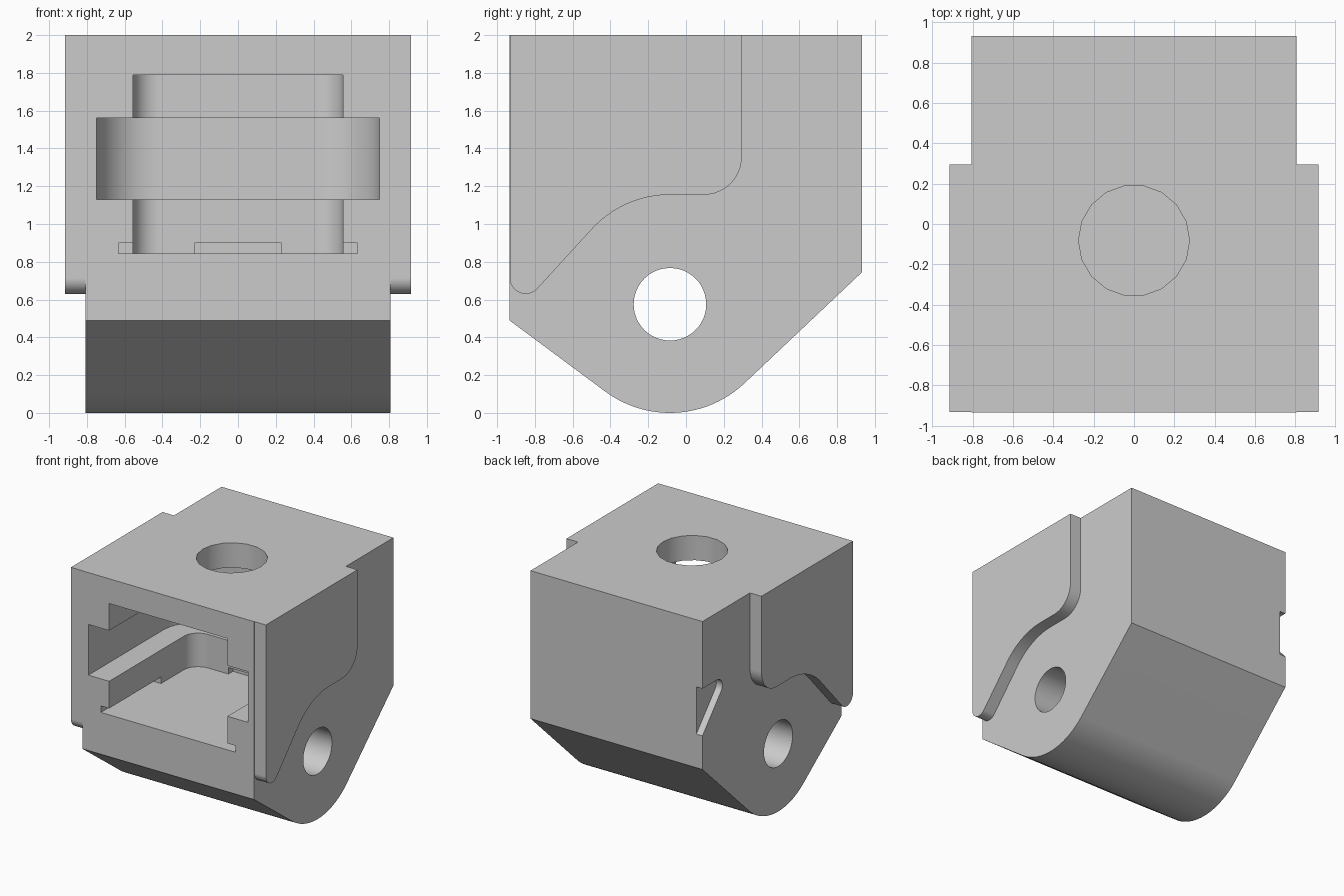
import bpy
import bmesh
from math import sin, cos, radians
from mathutils import Vector

cube = bpy.data.objects.get("Cube")
if cube:
    bpy.data.objects.remove(cube)

grey = bpy.data.materials.new("plain grey")
grey.use_nodes = True
grey.diffuse_color = (0.6, 0.6, 0.6, 1)
grey.node_tree.nodes["Principled BSDF"].inputs["Base Color"].default_value = (0.6, 0.6, 0.6, 1)


def arc(cx, cy, r, start, end, steps=12):
    """Points along an arc, angles in degrees."""
    angles = [radians(start + (end - start) * i / steps) for i in range(steps + 1)]
    return [(cx + r * cos(a), cy + r * sin(a)) for a in angles]


def prism(name, profile, axis, low, high):
    """Extrude a profile: (y, z) along X or (x, y) along Z."""
    place = {"X": lambda p: (low, p[0], p[1]), "Z": lambda p: (p[0], p[1], low)}[axis]
    depth = Vector((high - low, 0, 0) if axis == "X" else (0, 0, high - low))
    bm = bmesh.new()
    face = bm.faces.new([bm.verts.new(place(p)) for p in profile])
    new = bmesh.ops.extrude_face_region(bm, geom=[face])["geom"]
    bmesh.ops.translate(bm, vec=depth, verts=[v for v in new if isinstance(v, bmesh.types.BMVert)])
    bmesh.ops.recalc_face_normals(bm, faces=bm.faces)
    mesh = bpy.data.meshes.new(name)
    bm.to_mesh(mesh)
    bm.free()
    mesh.materials.append(grey)
    obj = bpy.data.objects.new(name, mesh)
    bpy.context.collection.objects.link(obj)
    return obj


def combine(target, tool, operation):
    """Apply a boolean and discard the tool object."""
    mod = target.modifiers.new(operation, "BOOLEAN")
    mod.operation, mod.object, mod.solver = operation, tool, "EXACT"
    bpy.context.view_layer.update()
    result = target.evaluated_get(bpy.context.evaluated_depsgraph_get())
    mesh = bpy.data.meshes.new_from_object(result)
    target.modifiers.clear()
    target.data = mesh
    bpy.data.objects.remove(tool)


def pocket(half, back, r, low, high):
    """Pocket open at the front with rounded rear corners."""
    c, y = half - r, back - r
    plan = [(-half, FRONT - 0.1), (half, FRONT - 0.1)]
    plan += arc(c, y, r, 0, 90) + arc(-c, y, r, 90, 180)
    return prism("pocket_cutter", plan, "Z", low, high)


def slab(half, front, back, low, high):
    plan = [(-half, front), (half, front), (half, back), (-half, back)]
    return prism("slot_cutter", plan, "Z", low, high)


FRONT, BACK, TOP = -0.935, 0.932, 2.0
PIVOT_Y, PIVOT_Z = -0.085, 0.575

# Main block with a rounded hinge end underneath
body = prism("link_body", [(FRONT, TOP), (FRONT, 0.49)]
             + arc(PIVOT_Y, PIVOT_Z, PIVOT_Z, 234, 313, 24)
             + [(BACK, 0.745), (BACK, TOP)], "X", -0.807, 0.807)

# Raised side plates, one profile through both sides
plate = prism("side_plates", [(-0.933, TOP)]
              + arc(-0.849, 0.714, 0.084, 180, 318)
              + arc(PIVOT_Y, 0.595, 0.56, 138, 90)
              + arc(0.095, 1.355, 0.2, 270, 360)
              + [(0.295, TOP)], "X", -0.915, 0.915)
combine(body, plate, "UNION")

# Hinge pin hole
combine(body, prism("pin_cutter", arc(PIVOT_Y, PIVOT_Z, 0.192, 0, 352.5, 47), "X", -1, 1), "DIFFERENCE")

# Stepped front pocket: narrow full-height part, then wide middle part
combine(body, pocket(0.555, 0.2, 0.135, 0.845, 1.79), "DIFFERENCE")
combine(body, pocket(0.75, 0.395, 0.33, 1.13, 1.56), "DIFFERENCE")

# Thin relief slots along the pocket floor
combine(body, slab(0.633, FRONT - 0.1, -0.24, 0.845, 0.9), "DIFFERENCE")
combine(body, slab(0.23, 0, 0.26, 0.845, 0.9), "DIFFERENCE")

# Round hole in the top, opening into the pocket
combine(body, prism("top_cutter", arc(0, -0.082, 0.275, 0, 340, 17), "Z", 1.7, 2.1), "DIFFERENCE")

# Catch recess on one side at the rear edge
catch = [(1.1, 1.43)] + arc(0.735, 1.36, 0.07, 90, 225) + [(BACK, 1.03), (1.1, 0.86)]
combine(body, prism("catch_cutter", catch, "X", -1, -0.75), "DIFFERENCE")

# Smooth the curved walls and keep the flat faces clean
bpy.ops.object.select_all(action="DESELECT")
body.select_set(True)
bpy.context.view_layer.objects.active = body
bpy.ops.object.shade_smooth_by_angle(angle=radians(30))
normals = body.modifiers.new("clean_normals", "WEIGHTED_NORMAL")
normals.keep_sharp = True
